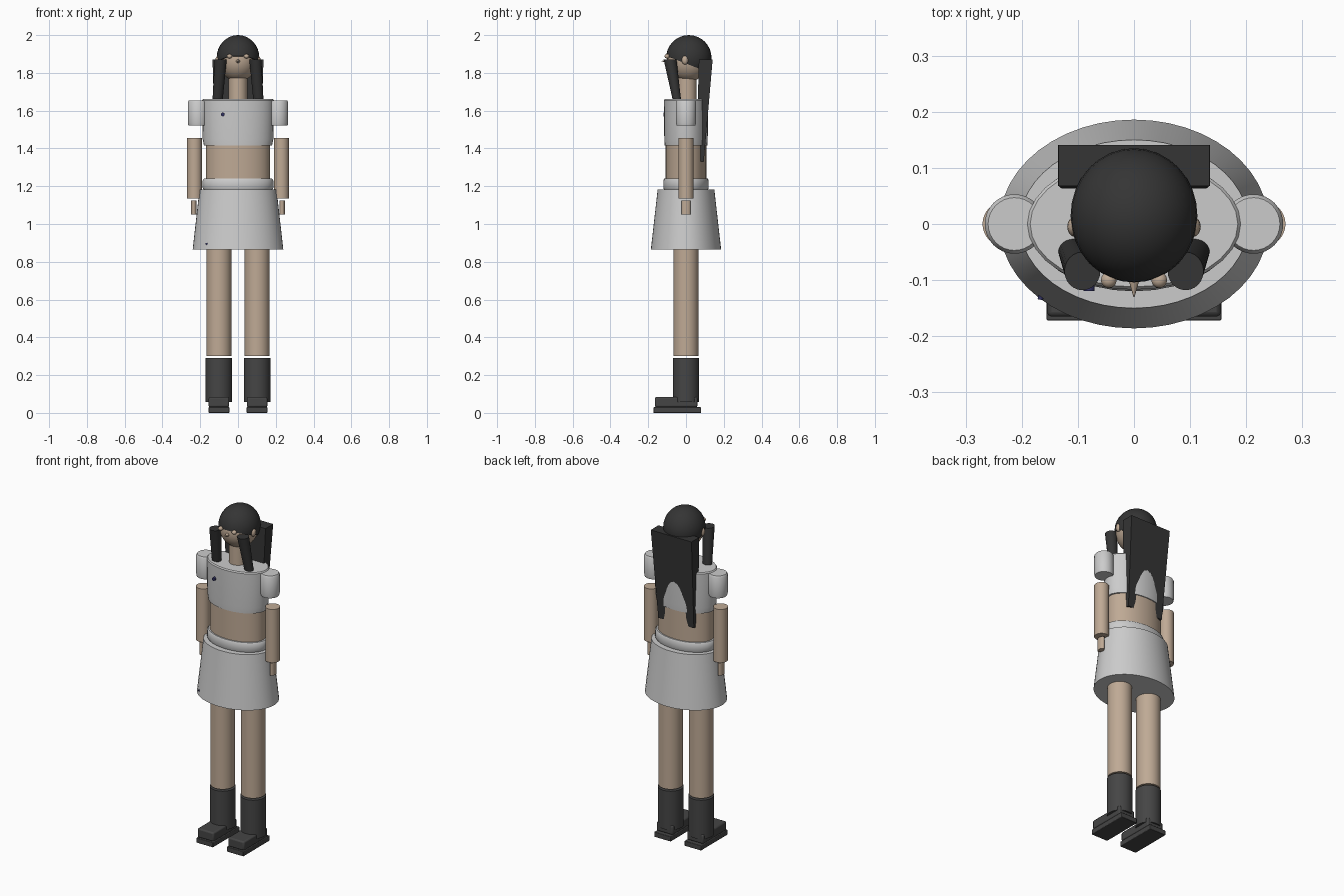
import bpy, bmesh, math
from mathutils import Vector

if "Cube" in bpy.data.objects:
    bpy.data.objects.remove(bpy.data.objects["Cube"])


def material(name, rgb):
    m = bpy.data.materials.new(name)
    m.diffuse_color = (*rgb, 1)
    m.use_nodes = True
    m.node_tree.nodes["Principled BSDF"].inputs["Base Color"].default_value = m.diffuse_color
    return m


SKIN = material("skin", (0.52, 0.40, 0.30))
HAIR = material("hair", (0.035, 0.035, 0.035))
BOOT = material("boot_dark", (0.06, 0.06, 0.06))
NAVY = material("navy", (0.03, 0.03, 0.12))


def finish(name, bm, mat=None, bevel=0, angle=35):
    bmesh.ops.recalc_face_normals(bm, faces=bm.faces)
    me = bpy.data.meshes.new(name)
    bm.to_mesh(me)
    bm.free()
    ob = bpy.data.objects.new(name, me)
    bpy.context.collection.objects.link(ob)
    if mat:
        me.materials.append(mat)
    if bevel:
        mod = ob.modifiers.new("bevel", "BEVEL")
        mod.width, mod.segments, mod.limit_method = bevel, 2, "ANGLE"
    bpy.ops.object.select_all(action="DESELECT")
    ob.select_set(True)
    bpy.context.view_layer.objects.active = ob
    bpy.ops.object.shade_smooth_by_angle(angle=math.radians(angle))
    return ob


def loft(name, rings, mat=None, n=32):
    """Closed body through elliptical rings (x, y, z, rx, ry)."""
    bm = bmesh.new()
    loops = []
    for x, y, z, rx, ry in rings:
        loops.append([bm.verts.new((x + rx * math.cos(2 * math.pi * i / n),
                                    y + ry * math.sin(2 * math.pi * i / n), z)) for i in range(n)])
    for a, b in zip(loops, loops[1:]):
        for i in range(n):
            j = (i + 1) % n
            bm.faces.new((a[i], a[j], b[j], b[i]))
    bm.faces.new(loops[0])
    bm.faces.new(loops[-1])
    return finish(name, bm, mat)


def ellipsoid(name, c, r, mat, cut=None, seg=32):
    bm = bmesh.new()
    bmesh.ops.create_uvsphere(bm, u_segments=seg, v_segments=seg // 2, radius=1)
    for v in bm.verts:
        v.co = Vector([c[k] + v.co[k] * r[k] for k in range(3)])
    if cut:
        geom = bm.verts[:] + bm.edges[:] + bm.faces[:]
        bmesh.ops.bisect_plane(bm, geom=geom, plane_co=cut[0], plane_no=cut[1], clear_inner=True)
        bmesh.ops.holes_fill(bm, edges=[e for e in bm.edges if e.is_boundary])
    return finish(name, bm, mat)


def box(name, lo, hi, mat, bevel=0):
    bm = bmesh.new()
    bmesh.ops.create_cube(bm, size=1)
    for v in bm.verts:
        v.co = Vector([(lo[k] + hi[k]) / 2 + v.co[k] * (hi[k] - lo[k]) for k in range(3)])
    return finish(name, bm, mat, bevel)


def peg(name, base, tip, r1, r2, mat):
    """Short cone or disc between two points."""
    d = Vector(tip) - Vector(base)
    bm = bmesh.new()
    bmesh.ops.create_cone(bm, cap_ends=True, segments=16, radius1=r1, radius2=r2, depth=d.length)
    rot = Vector((0, 0, 1)).rotation_difference(d).to_matrix()
    for v in bm.verts:
        v.co = rot @ v.co + (Vector(base) + Vector(tip)) / 2
    return finish(name, bm, mat)


# Head, face and hair cap
ellipsoid("head", (0, 0.012, 1.87), (0.105, 0.113, 0.115), SKIN)
ellipsoid("hair_cap", (0, 0.015, 1.88), (0.113, 0.12, 0.12), HAIR,
          cut=((0, -0.105, 1.89), (0, 0.36, 0.93)))
peg("nose", (0, -0.095, 1.862), (0, -0.13, 1.862), 0.011, 0.001, SKIN)
loft("neck", [(0, 0.004, 1.64, 0.05, 0.052), (0, 0.004, 1.79, 0.05, 0.052)], SKIN)

# Long back hair: outline with arched notch, thinner towards the tips
half = [(0.135, 1.87), (0.118, 1.33), (0.073, 1.33), (0.066, 1.46),
        (0.05, 1.53), (0.025, 1.575), (0, 1.585)]
outline = half + [(-x, z) for x, z in reversed(half[:-1])]
bm = bmesh.new()
sides = []
for top_y, tip_y in ((0.068, 0.055), (0.141, 0.094)):
    sides.append([bm.verts.new((x, tip_y + (top_y - tip_y) * (z - 1.33) / 0.54, z)) for x, z in outline])
for s in sides:
    bm.faces.new(s)
for i in range(len(outline)):
    j = (i + 1) % len(outline)
    bm.faces.new((sides[0][i], sides[0][j], sides[1][j], sides[1][i]))
finish("back_hair", bm, HAIR)

# Torso and clothing
loft("top", [(0, 0, 1.415, 0.18, 0.113), (0, 0, 1.45, 0.187, 0.115),
             (0, 0, 1.655, 0.19, 0.117), (0, 0, 1.662, 0.185, 0.112)])
loft("waist", [(0, 0, 1.22, 0.17, 0.108), (0, 0, 1.43, 0.17, 0.108)], SKIN)
loft("waistband", [(0, 0, 1.18, 0.18, 0.115), (0, 0, 1.19, 0.187, 0.12),
                   (0, 0, 1.23, 0.187, 0.12), (0, 0, 1.24, 0.18, 0.115)])
loft("skirt", [(0, 0, 0.865, 0.24, 0.186), (0, 0, 1.183, 0.204, 0.15)], n=48)
peg("top_button", (-0.08, -0.098, 1.58), (-0.08, -0.119, 1.58), 0.01, 0.01, NAVY)
peg("skirt_button", (-0.165, -0.125, 0.895), (-0.167, -0.135, 0.895), 0.005, 0.005, NAVY)

# Paired parts
for s, side in ((-1, "left"), (1, "right")):
    ellipsoid(side + "_eye", (s * 0.045, -0.1, 1.888), (0.014, 0.014, 0.012), SKIN, seg=16)
    ellipsoid(side + "_ear", (s * 0.105, -0.005, 1.868), (0.014, 0.018, 0.024), SKIN, seg=16)
    loft(side + "_front_lock", [(s * 0.108, -0.048, 1.655, 0.027, 0.022),
                                (s * 0.092, -0.084, 1.87, 0.032, 0.034)], HAIR, 24)
    x = s * 0.213
    loft(side + "_sleeve", [(x, 0, 1.522, 0.05, 0.05), (x, 0, 1.535, 0.053, 0.053),
                            (x, 0, 1.645, 0.053, 0.053), (x, 0, 1.655, 0.047, 0.047)])
    x = s * 0.23
    loft(side + "_arm", [(x, 0, 1.135, 0.04, 0.04), (x, 0, 1.455, 0.04, 0.04)], SKIN)
    x = s * 0.234
    loft(side + "_hand", [(x, 0, 1.05, 0.014, 0.024), (x, 0, 1.125, 0.014, 0.025)], SKIN, 24)
    x = s * 0.101
    loft(side + "_leg", [(x, 0, 0.30, 0.067, 0.067), (x, 0, 0.90, 0.067, 0.067)], SKIN)
    loft(side + "_boot_shaft", [(x, 0, 0.058, 0.07, 0.07), (x, 0, 0.29, 0.07, 0.07)], BOOT)
    box(side + "_boot_foot", (x - 0.054, -0.165, 0.03), (x + 0.054, 0.06, 0.084), BOOT, 0.008)
    box(side + "_boot_sole", (x - 0.055, -0.172, 0), (x + 0.055, 0.08, 0.03), BOOT, 0.003)
